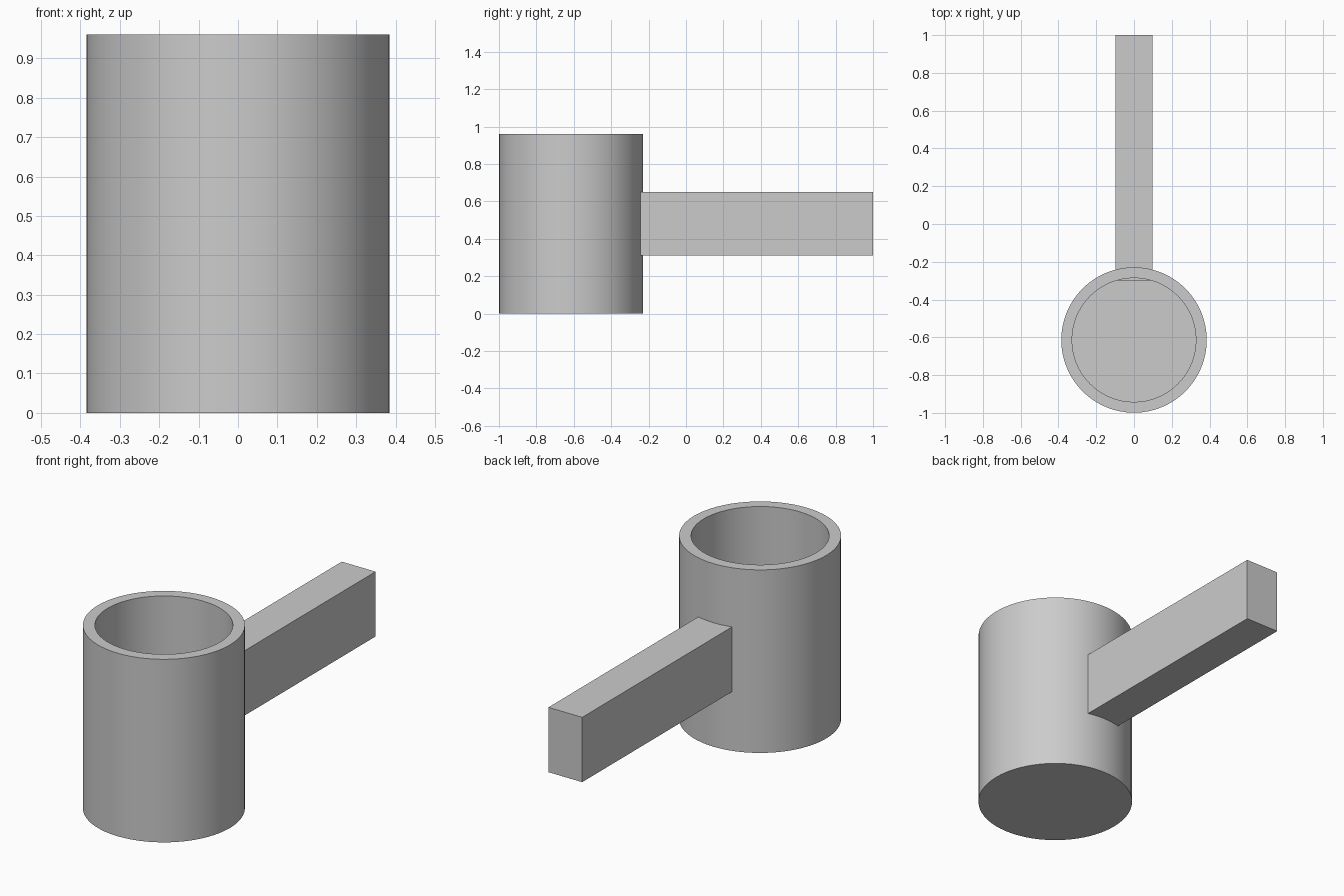
import bpy, bmesh, math
from mathutils import Vector

if "Cube" in bpy.data.objects:
    bpy.data.objects.remove(bpy.data.objects["Cube"])

# Material
grey = bpy.data.materials.new("plain grey")
grey.use_nodes = True
colour = (0.6, 0.6, 0.6, 1)
grey.diffuse_color = colour
grey.node_tree.nodes["Principled BSDF"].inputs["Base Color"].default_value = colour


def finish(bm, name, location):
    bmesh.ops.recalc_face_normals(bm, faces=bm.faces)
    mesh = bpy.data.meshes.new(name)
    bm.to_mesh(mesh)
    bm.free()
    mesh.materials.append(grey)
    obj = bpy.data.objects.new(name, mesh)
    obj.location = location
    bpy.context.collection.objects.link(obj)
    return obj


# Cup: outer wall, flat rim, inner wall and floor as one closed shell
SIDES = 64
OUTER, INNER, HEIGHT, FLOOR = 0.385, 0.328, 0.96, 0.06
bm = bmesh.new()
rings = []
for radius, z in ((OUTER, 0), (OUTER, HEIGHT), (INNER, HEIGHT), (INNER, FLOOR)):
    rings.append(bmesh.ops.create_circle(bm, segments=SIDES, radius=radius)["verts"])
    bmesh.ops.translate(bm, verts=rings[-1], vec=(0, 0, z))
for low, high in zip(rings, rings[1:]):
    for i in range(SIDES):
        j = (i + 1) % SIDES
        bm.faces.new((low[i], low[j], high[j], high[i]))
bm.faces.new(rings[0])
bm.faces.new(rings[-1])
cup = finish(bm, "cup", (0, -0.614, 0))

bpy.ops.object.select_all(action='DESELECT')
cup.select_set(True)
bpy.context.view_layer.objects.active = cup
bpy.ops.object.shade_smooth_by_angle(angle=math.radians(30))

# Handle: straight bar whose inner end just reaches the cup's inside wall
start, end = Vector((-0.098, -0.30, 0.31)), Vector((0.098, 1.0, 0.65))
bm = bmesh.new()
bmesh.ops.create_cube(bm, size=1)
bmesh.ops.scale(bm, verts=bm.verts, vec=end - start)
finish(bm, "handle", (start + end) / 2)
